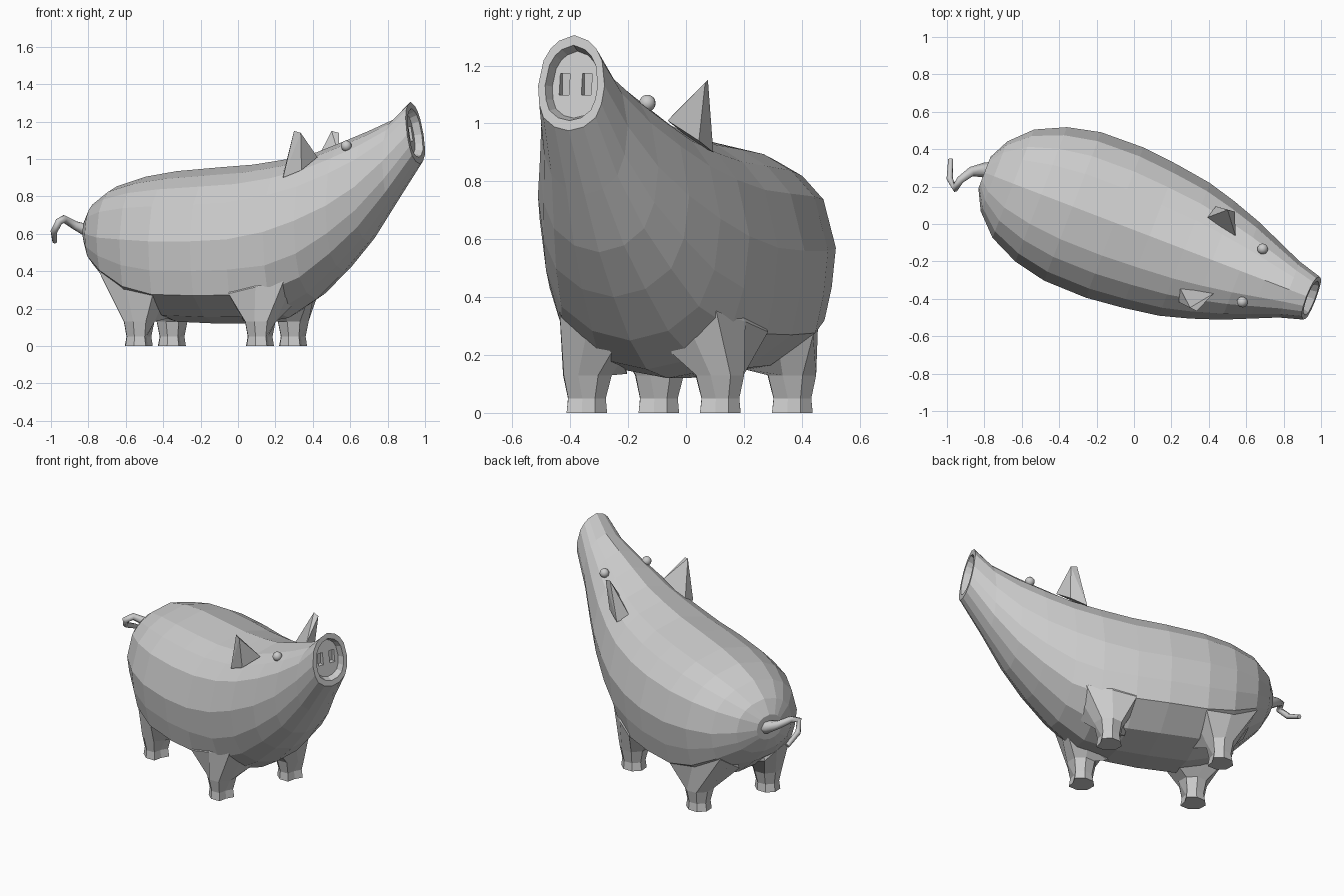
import bpy, bmesh
from math import sin, cos, pi, radians
from mathutils import Matrix, Vector

if "Cube" in bpy.data.objects:
    bpy.data.objects.remove(bpy.data.objects["Cube"])

# The animal is built along local +x, then turned to its pose
POSE = Matrix.Rotation(radians(-21), 4, 'Z') @ Matrix.Translation((0, -0.03, 0))


def finish(bm, name, matrix=POSE):
    bmesh.ops.recalc_face_normals(bm, faces=bm.faces[:])
    mesh = bpy.data.meshes.new(name)
    bm.to_mesh(mesh)
    bm.free()
    mesh.transform(matrix)
    obj = bpy.data.objects.new(name, mesh)
    bpy.context.collection.objects.link(obj)
    return obj


def loft(name, rings):
    """Skin a list of equal-length point rings and cap both ends."""
    bm = bmesh.new()
    loops = [[bm.verts.new(p) for p in ring] for ring in rings]
    n = len(loops[0])
    for a, b in zip(loops, loops[1:]):
        for i in range(n):
            j = (i + 1) % n
            bm.faces.new((a[i], a[j], b[j], b[i]))
    bm.faces.new(loops[0])
    bm.faces.new(loops[-1])
    return finish(bm, name)


# Half cross-sections: (width fraction, height fraction above/below widest line)
UPPER = [(0, 1), (.44, .89), (.68, .74), (.88, .50), (1, 0)]
BARREL = [(.96, -.36), (.89, -.66), (.5, -.92), (0, -1)]
CHEST = [(.93, -.42), (.76, -.72), (.42, -.92), (0, -1)]


def section(u, top, bottom, width, mid, chest, tilt=0.0):
    lower = [(a + (c - a) * chest, b + (d - b) * chest)
             for (a, b), (c, d) in zip(BARREL, CHEST)]
    half = UPPER + lower
    ring = []
    for w, h in half + [(-w, h) for w, h in half[-2:0:-1]]:
        z = mid + h * ((top - mid) if h > 0 else (mid - bottom))
        ring.append(Vector((u - tilt * (z - mid), w * width, z)))
    return ring


# Body and head: (position, top, bottom, half width, height of widest line, chest blend)
stations = [
    (-.845, .69, .53, .09, .61, 1), (-.79, .775, .43, .20, .60, .6), (-.68, .855, .32, .31, .58, .2),
    (-.52, .905, .19, .385, .57, 0), (-.34, .935, .13, .425, .56, 0), (-.10, .955, .12, .43, .56, 0),
    (.10, .97, .12, .41, .57, 0), (.30, 1.00, .15, .38, .61, .5), (.46, 1.035, .25, .335, .67, 1),
    (.62, 1.095, .40, .28, .75, 1), (.76, 1.15, .555, .22, .85, 1), (.90, 1.21, .755, .16, .99, 1),
]
rings = [section(*s) for s in stations]
rim = section(1.027, 1.305, .975, .123, 1.13, .8, .16)
rings.append(rim)

# Snout: flat rim and recessed disc
centre = Vector((1.025, 0, 1.14))
inward = Vector((-.04, 0, -.006))
rings.append([centre + (p - centre) * .79 for p in rim])
rings.append([centre + (p - centre) * .70 + inward for p in rim])
body = loft("body", rings)

# Nostril pockets
for s in (-1, 1):
    bm = bmesh.new()
    bmesh.ops.create_cube(bm, size=1)
    bmesh.ops.transform(bm, verts=bm.verts[:], matrix=Matrix.Translation((.985, s * .041, 1.135))
                        @ Matrix.Diagonal((.05, .036, .075, 1)))
    cutter = finish(bm, "nostril_cutter")
    cutter.hide_render = True
    mod = body.modifiers.new("nostril", 'BOOLEAN')
    mod.operation, mod.solver, mod.object = 'DIFFERENCE', 'EXACT', cutter
    bpy.context.view_layer.objects.active = body
    bpy.ops.object.modifier_apply(modifier=mod.name)
    bpy.data.objects.remove(cutter)


# Where each leg flares out of the body: front outer, rear outer, rear inner, front inner
FRONT = [(.385, .29, .35), (.10, .372, .28), (.10, .15, .135), (.37, .09, .23)]
REAR = [(-.335, .372, .27), (-.69, .25, .40), (-.66, .09, .29), (-.335, .12, .15)]


def leg(name, side, foot_u, corners):
    c = [Vector(p) for p in corners]
    patch = []
    for i in range(4):
        patch += [(c[i - 1] + c[i]) / 2, c[i]]
    patch[2].y += .012
    middle = sum(c, Vector()) / 4
    buried = [middle + (p - middle) * .85 + Vector((0, -.01, .07)) for p in patch]
    rings = [buried, patch]
    # cloven foot
    for v, hu, hv, z, cleft in [(.245, .088, .09, .13, 1), (.247, .072, .07, .05, .6),
                                (.247, .082, .075, 0, .6)]:
        rings.append([Vector((foot_u + hu * cos(i * pi / 4) * (cleft if i == 0 else 1),
                              v + hv * sin(i * pi / 4), z)) for i in range(8)])
    loft(name, [[(p.x, side * p.y, p.z) for p in r] for r in rings])


def hull(name, points):
    bm = bmesh.new()
    for p in points:
        bm.verts.new(p)
    bmesh.ops.convex_hull(bm, input=bm.verts[:])
    finish(bm, name)


for s, label in ((-1, "right"), (1, "left")):
    leg("front_leg_" + label, s, .234, FRONT)
    leg("rear_leg_" + label, s, -.46, REAR)

    # Ears: blunt upright wedges
    hull("ear_" + label, [(u, s * v, z) for u, v, z in
                          [(.35, .20, .93), (.53, .165, 1.01), (.375, .275, .90),
                           (.44, .28, 1.15), (.48, .285, 1.14), (.475, .26, .94)]])

    # Eyes
    bm = bmesh.new()
    bmesh.ops.create_uvsphere(bm, u_segments=12, v_segments=8, radius=.029,
                              matrix=Matrix.Translation((.69, s * .152, 1.07)))
    eye = finish(bm, "eye_" + label)
    eye.data.shade_smooth()

# Curly tail: tapered tube along a path
path = [(-.74, .29, .605, .045), (-.80, .288, .615, .04), (-.87, .28, .645, .026),
        (-.93, .235, .68, .021), (-.957, .19, .665, .02), (-.985, .24, .61, .018),
        (-.980, .345, .56, .014)]
curve = bpy.data.curves.new("tail", 'CURVE')
curve.dimensions = '3D'
curve.bevel_depth = 1
curve.bevel_resolution = 1
curve.use_fill_caps = True
spline = curve.splines.new('POLY')
spline.points.add(len(path) - 1)
for pt, (x, y, z, r) in zip(spline.points, path):
    pt.co = (x, y, z, 1)
    pt.radius = r
tail = bpy.data.objects.new("tail", curve)
bpy.context.collection.objects.link(tail)
bpy.ops.object.select_all(action='DESELECT')
tail.select_set(True)
bpy.context.view_layer.objects.active = tail
bpy.ops.object.convert(target='MESH')
